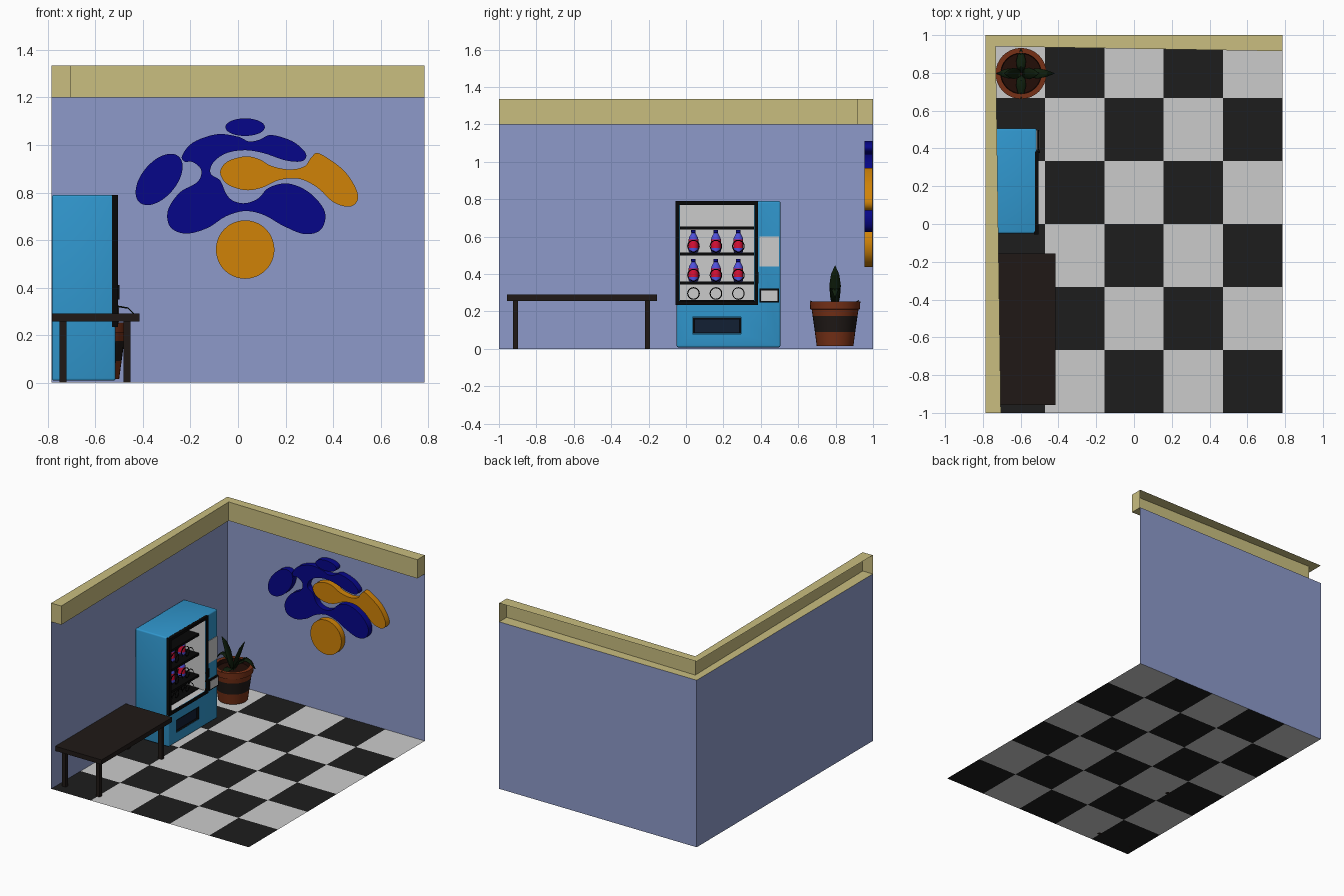
import bpy, bmesh, math
from mathutils import Vector

if "Cube" in bpy.data.objects:
    bpy.data.objects.remove(bpy.data.objects["Cube"])

def mat(name, r, g, b):
    m = bpy.data.materials.new(name)
    m.diffuse_color = tuple((c / 222) ** 2.2 for c in (r, g, b)) + (1,)
    m.use_nodes = True
    m.node_tree.nodes["Principled BSDF"].inputs["Base Color"].default_value = m.diffuse_color
    return m

WALL = mat("wall_blue", 122, 133, 175)
TRIM = mat("trim_beige", 174, 164, 110)
DARK = mat("dark_tile", 30, 30, 30)
PALE = mat("pale_grey", 176, 176, 176)
WOOD = mat("dark_wood", 32, 27, 25)
CYAN = mat("cabinet_blue", 45, 130, 178)
BLACK = mat("black", 14, 14, 14)
NAVY = mat("art_navy", 13, 13, 118)
GOLD = mat("art_orange", 180, 113, 14)
CLAY = mat("clay", 102, 45, 25)
SOIL = mat("soil", 34, 18, 14)
LEAF = mat("leaf_green", 20, 32, 18)
FLAP = mat("flap_navy", 22, 32, 48)
RED = mat("label_red", 190, 20, 50)
SODA = mat("bottle_blue", 70, 70, 190)

def finish(name, bm, mats, smooth=False, normals=True):
    if normals:
        bmesh.ops.recalc_face_normals(bm, faces=bm.faces)
    me = bpy.data.meshes.new(name)
    bm.to_mesh(me)
    bm.free()
    for m in mats:
        me.materials.append(m)
    ob = bpy.data.objects.new(name, me)
    bpy.context.collection.objects.link(ob)
    if smooth:
        bpy.ops.object.select_all(action='DESELECT')
        ob.select_set(True)
        bpy.context.view_layer.objects.active = ob
        bpy.ops.object.shade_smooth_by_angle(angle=math.radians(35))
    return ob

def box(name, x, y, z, m, bevel=0, open_front=False):
    bm = bmesh.new()
    bmesh.ops.create_cube(bm, size=1)
    for v in bm.verts:
        v.co = [a[0] + (c + .5) * (a[1] - a[0]) for a, c in zip((x, y, z), v.co)]
    if bevel:
        bmesh.ops.bevel(bm, geom=bm.edges[:], offset=bevel, segments=3, affect='EDGES', profile=.5)
    if open_front:
        bm.normal_update()
        bmesh.ops.delete(bm, geom=[f for f in bm.faces if f.normal.x > .9], context='FACES_ONLY')
    return finish(name, bm, [m], bevel > 0)

def lathe(name, loc, profile, mats, ids, n=32):
    bm = bmesh.new()
    rings = [[bm.verts.new((loc[0] + r * math.cos(2 * math.pi * i / n),
                            loc[1] + r * math.sin(2 * math.pi * i / n), loc[2] + z))
              for i in range(n)] for r, z in profile]
    for a, b, k in zip(rings, rings[1:], ids):
        for i in range(n):
            j = (i + 1) % n
            bm.faces.new((a[i], a[j], b[j], b[i])).material_index = k
    bm.faces.new(rings[0][::-1]).material_index = ids[0]
    bm.faces.new(rings[-1]).material_index = ids[-1]
    return finish(name, bm, mats, True)

def blob(name, pts, m, steps=6):
    # closed smooth outline on the back wall, extruded towards the room
    bm, n, vs = bmesh.new(), len(pts), []
    for i in range(n):
        a, b, c, d = (Vector(pts[(i + k) % n]) for k in (-1, 0, 1, 2))
        for s in range(steps):
            t = s / steps
            p = .5 * (2 * b + (c - a) * t + (2 * a - 5 * b + 4 * c - d) * t * t
                      + (3 * b - a - 3 * c + d) * t ** 3)
            vs.append(bm.verts.new((p.x, .998, p.y)))
    f = bm.faces.new(vs)
    g = bmesh.ops.extrude_face_region(bm, geom=[f])['geom']
    for v in g:
        if isinstance(v, bmesh.types.BMVert):
            v.co.y = .955
    return finish(name, bm, [m], True)

def oval(cx, cz, rx, rz, tilt=0, n=12):
    out = []
    for i in range(n):
        a = 2 * math.pi * i / n
        u, w = rx * math.cos(a), rz * math.sin(a)
        out.append((cx + u * math.cos(tilt) - w * math.sin(tilt),
                    cz + u * math.sin(tilt) + w * math.cos(tilt)))
    return out

# checkered floor, 5 by 6 tiles
X, Y = .785, 1.0
bm = bmesh.new()
g = [[bm.verts.new((-X + 2 * X * i / 5, -Y + 2 * Y * j / 6, 0)) for j in range(7)] for i in range(6)]
for i in range(5):
    for j in range(6):
        f = bm.faces.new((g[i][j], g[i + 1][j], g[i + 1][j + 1], g[i][j + 1]))
        f.material_index = (i + j) % 2
finish("checkered_floor", bm, [DARK, PALE], normals=False)

# two walls
for name, p, q in (("left_wall", (-X, -Y), (-X, Y)), ("back_wall", (-X, Y), (X, Y))):
    bm = bmesh.new()
    bm.faces.new([bm.verts.new(c) for c in ((*p, 0), (*p, 1.2), (*q, 1.2), (*q, 0))])
    finish(name, bm, [WALL], normals=False)

# ceiling trim: channel open to the outside, capped at both ends
bm, prev = bmesh.new(), None
for o, i in (((-X, -Y), (-.705, -Y)), ((-X, Y), (-.732, .94)), ((X, Y), (X, .915))):
    s = [bm.verts.new(c) for c in ((*o, 1.2), (*i, 1.2), (*i, 1.335), (*o, 1.335))]
    if prev:
        for k in range(3):
            bm.faces.new((prev[k], prev[k + 1], s[k + 1], s[k]))
    if o != (-X, Y):
        bm.faces.new(s)
    prev = s
finish("ceiling_trim", bm, [TRIM])

# table
box("table_top", (-.783, -.415), (-.957, -.155), (.257, .29), WOOD)
for i, x in enumerate((-.752, -.482)):
    for j, y in enumerate((-.925, -.219)):
        box(f"table_leg_{i}{j}", (x, x + .03), (y, y + .027), (0, .258), WOOD)

# vending cabinet with window cavity and pickup slot
cab = box("vending_cabinet", (-.783, -.515), (-.05, .505), (.008, .79), CYAN, .01)
for name, x0, y, z in (("window_cutter", -.76, (-.035, .365), (.255, .77)),
                       ("slot_cutter", -.60, (.035, .295), (.08, .17))):
    c = box(name, (x0, -.4), y, z, CYAN)
    c.hide_render = True
    c.hide_viewport = False
    c.display_type = 'WIRE'
    m = cab.modifiers.new(name, 'BOOLEAN')
    m.object, m.operation, m.solver = c, 'DIFFERENCE', 'EXACT'
box("window_liner", (-.758, -.516), (-.033, .363), (.257, .768), PALE, open_front=True)
box("slot_liner", (-.598, -.514), (.037, .293), (.082, .168), BLACK, open_front=True)
box("slot_flap", (-.54, -.53), (.045, .285), (.085, .16), FLAP)
# window frame
for name, y, z in (("frame_left", (-.055, -.035), (.235, .79)), ("frame_right", (.365, .385), (.235, .79)),
                   ("frame_bottom", (-.036, .366), (.235, .255)), ("frame_top", (-.036, .366), (.77, .79))):
    box(name, (-.53, -.505), y, z, BLACK)
box("door_handle", (-.51, -.498), (.376, .388), (.35, .41), BLACK)
# control panel and coin tray
box("control_panel", (-.52, -.511), (.393, .497), (.44, .60), PALE)
box("coin_tray_rim", (-.52, -.503), (.393, .497), (.247, .322), BLACK)
box("coin_tray_face", (-.51, -.5), (.401, .489), (.256, .313), PALE)

# shelves, coil springs and bottles
for i, z in enumerate((.262, .36, .515, .655)):
    box(f"shelf_{i}", (-.757, -.565), (-.033, .363), (z - (.006 if i == 0 else .017), z), BLACK)
for i, z in enumerate((.262, .36, .515)):
    for j, y in enumerate((.04, .16, .28)):
        cu = bpy.data.curves.new("spring", 'CURVE')
        cu.dimensions, cu.bevel_depth, cu.bevel_resolution = '3D', .0028, 1
        sp = cu.splines.new('POLY')
        n = 20 * 5
        sp.points.add(n)
        for k in range(n + 1):
            a = 2 * math.pi * k / 20
            sp.points[k].co = (-.572 - .17 * k / n, y + .031 * math.cos(a), z + .034 + .031 * math.sin(a), 1)
        cu.materials.append(BLACK)
        bpy.context.collection.objects.link(bpy.data.objects.new(f"spring_{i}{j}", cu))
        if i:
            lathe(f"bottle_{i}{j}", (-.645, y, z),
                  ((.022, .001), (.026, .006), (.026, .025), (.026, .07), (.024, .08),
                   (.013, .1), (.011, .105), (.012, .106), (.012, .12)),
                  [SODA, RED, NAVY], (0, 0, 1, 0, 0, 0, 2, 2), 16)

# plant pot with dark band, rim and soil
P = (-.598, .797)
lathe("plant_pot", (*P, 0),
      ((.098, .015), (.108, .09), (.12, .175), (.125, .21), (.133, .212), (.135, .254), (.108, .254), (.105, .225)),
      [CLAY, WOOD, SOIL], (0, 1, 0, 0, 0, 0, 2))

# leaves: a tall pair and four low arching ones
def leaf(name, ang, path, width):
    bm, rows = bmesh.new(), []
    d, s = Vector((math.cos(ang), math.sin(ang), 0)), Vector((-math.sin(ang), math.cos(ang), 0))
    for (r, z), w in zip(path, (.45, .85, 1, .7, .04)):
        c = Vector((*P, z)) + d * r
        e = s * (w * width / 2)
        rows.append([bm.verts.new(p) for p in (c - e, c + d * .006 * w - Vector((0, 0, .004 * w)), c + e)])
    for a, b in zip(rows, rows[1:]):
        for k in (0, 1):
            bm.faces.new((a[k], a[k + 1], b[k + 1], b[k]))
    ob = finish(name, bm, [LEAF], True)
    ob.modifiers.new("thickness", 'SOLIDIFY').thickness = .004

for i in range(2):
    leaf(f"tall_leaf_{i}", math.pi * i,
         ((.005, .22), (.02, .28), (.04, .34), (.065, .40), (.09, .445 - .01 * i)), .06)
for i, (reach, top) in enumerate(((.178, .325), (.13, .25), (.13, .325), (.13, .25))):
    leaf(f"low_leaf_{i}", math.pi / 2 * i,
         ((.005, .225), (.25 * reach, .6 * top + .1), (.5 * reach, top), (.75 * reach, top - .008),
          (reach, min(.275, top + .008))), .052)

# wall art
blob("art_disc", oval(.03, .56, .123, .123), GOLD)
blob("art_top_oval", oval(.03, 1.075, .083, .037), NAVY)
blob("art_left_oval", oval(-.332, .855, .127, .073, math.radians(50)), NAVY)
blob("art_navy_ribbon", (
    (-.235, .955), (-.19, 1.01), (-.09, 1.045), (.0, 1.035), (.045, 1.015), (.09, 1.022), (.14, 1.042),
    (.23, 1.015), (.285, .965), (.27, .932), (.2, .935), (.11, .965), (.03, .978), (-.05, .965),
    (-.105, .925), (-.115, .88), (-.075, .85), (-.05, .795), (-.02, .765), (.03, .755), (.085, .775),
    (.13, .82), (.21, .838), (.3, .8), (.365, .72), (.35, .645), (.28, .625), (.19, .66), (.11, .705),
    (.03, .722), (-.05, .7), (-.13, .65), (-.22, .627), (-.285, .655), (-.295, .725), (-.245, .8),
    (-.17, .845), (-.155, .895), (-.19, .928), (-.225, .93)), NAVY)
blob("art_orange_ribbon", (
    (-.075, .885), (-.045, .93), (.03, .952), (.09, .94), (.14, .912), (.215, .897), (.28, .91),
    (.31, .95), (.345, .963), (.45, .888), (.505, .79), (.477, .742), (.405, .757), (.335, .82),
    (.26, .857), (.175, .853), (.1, .82), (.03, .81), (-.045, .835)), GOLD)
